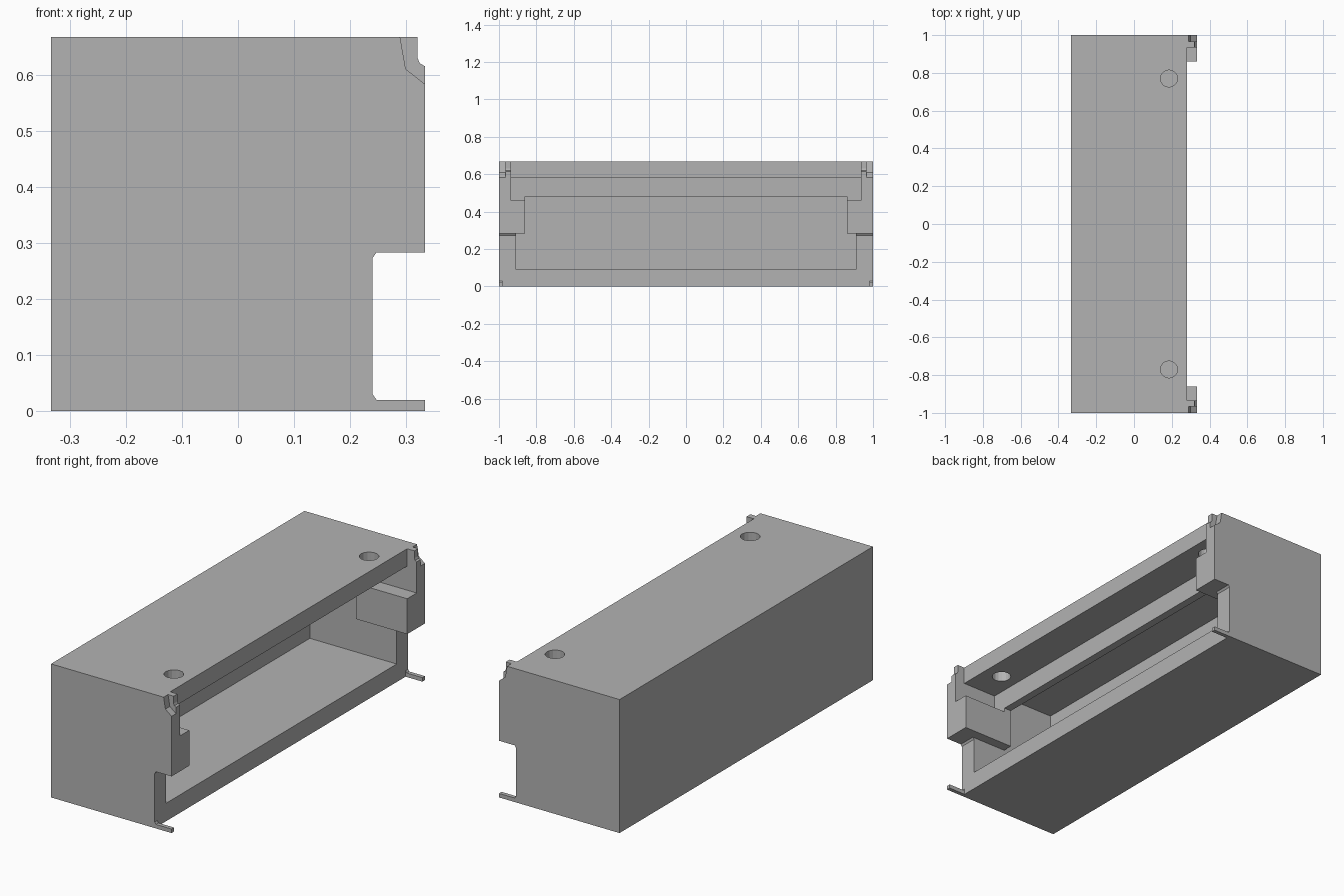
import bpy
import bmesh

default = bpy.data.objects.get("Cube")
if default:
    bpy.data.objects.remove(default, do_unlink=True)

grey = bpy.data.materials.new("plain_grey")
grey.use_nodes = True
colour = (0.45, 0.45, 0.45, 1)
grey.diffuse_color = colour
grey.node_tree.nodes["Principled BSDF"].inputs["Base Color"].default_value = colour


def finish(bm, name):
    bmesh.ops.recalc_face_normals(bm, faces=bm.faces)
    mesh = bpy.data.meshes.new(name)
    bm.to_mesh(mesh)
    bm.free()
    mesh.materials.append(grey)
    obj = bpy.data.objects.new(name, mesh)
    bpy.context.collection.objects.link(obj)
    return obj


def extrude_profile(name, points, y0, y1):
    """Extrude an x-z outline along y."""
    bm = bmesh.new()
    face = bm.faces.new([bm.verts.new((x, y0, z)) for x, z in points])
    moved = bmesh.ops.extrude_face_region(bm, geom=[face])["geom"]
    verts = [v for v in moved if isinstance(v, bmesh.types.BMVert)]
    bmesh.ops.translate(bm, verts=verts, vec=(0, y1 - y0, 0))
    return finish(bm, name)


def box(name, x0, x1, half_y, z0, z1):
    outline = [(x0, z0), (x1, z0), (x1, z1), (x0, z1)]
    return extrude_profile(name, outline, -half_y, half_y)


def cylinder(name, x, y, z, radius, depth):
    bm = bmesh.new()
    bmesh.ops.create_cone(bm, cap_ends=True, segments=16, radius1=radius,
                          radius2=radius, depth=depth)
    bmesh.ops.translate(bm, verts=bm.verts, vec=(x, y, z))
    return finish(bm, name)


# Housing: side silhouette with the lower front recess, full length
housing = extrude_profile("housing", [
    (-0.333, 0), (0.333, 0), (0.333, 0.02), (0.247, 0.02), (0.24, 0.03),
    (0.24, 0.273), (0.247, 0.283), (0.333, 0.283), (0.333, 0.615),
    (0.324, 0.62), (0.32, 0.63), (0.32, 0.667), (-0.333, 0.667)], -1, 1)

# Openings: inner chamber, stepped mouth, upper channel, lip and foot trims
cutters = [
    box("chamber_cutter", -0.24, 0.05, 0.91, 0.09, 0.58),
    box("lower_mouth_cutter", 0, 0.5, 0.91, 0.09, 0.283),
    box("upper_mouth_cutter", -0.02, 0.5, 0.86, 0.2, 0.48),
    box("channel_cutter", 0.09, 0.5, 0.935, 0.46, 0.58),
    box("lip_cutter", 0.28, 0.5, 0.935, 0.5, 0.8),
    box("foot_cutter", 0.24, 0.5, 0.98, -0.1, 0.06),
]

# Screw holes and outer corner notches at both ends
notch = [(0.289, 0.667), (0.299, 0.61), (0.333, 0.583), (0.4, 0.53),
         (0.4, 0.8), (0.289, 0.8)]
for side in (-1, 1):
    cutters.append(cylinder("hole_cutter", 0.185, side * 0.77, 0.65, 0.045, 0.2))
    cutters.append(extrude_profile("notch_cutter", notch, side * 0.965, side * 1.1))

for cutter in cutters:
    cutter.hide_render = True
    mod = housing.modifiers.new(cutter.name, "BOOLEAN")
    mod.operation = "DIFFERENCE"
    mod.solver = "EXACT"
    mod.object = cutter

# Bake the cuts into the housing and drop the helpers
graph = bpy.context.evaluated_depsgraph_get()
graph.update()
result = bpy.data.meshes.new_from_object(housing.evaluated_get(graph))
housing.modifiers.clear()
housing.data = result
for cutter in cutters:
    bpy.data.objects.remove(cutter, do_unlink=True)
